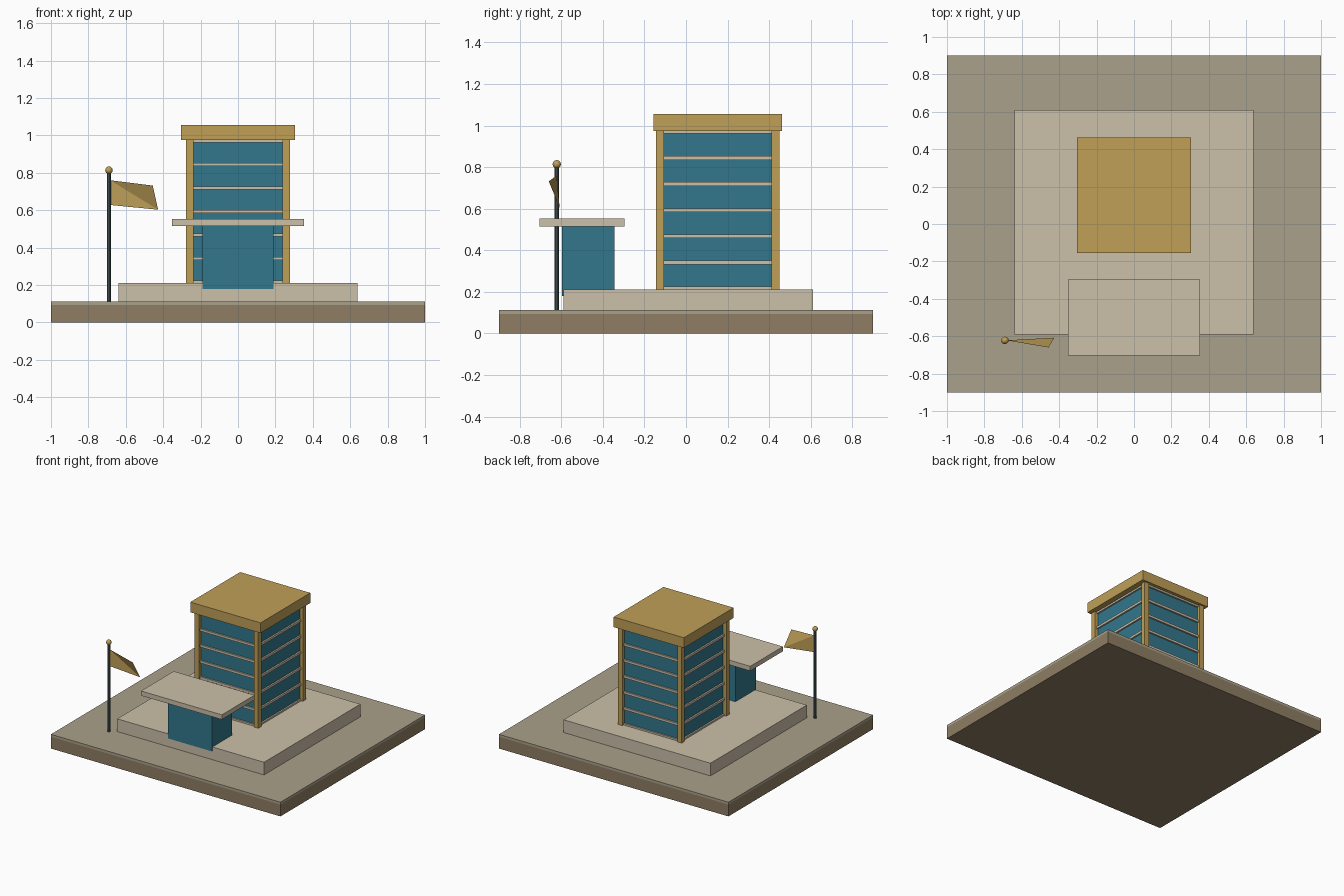
import bpy, bmesh

if "Cube" in bpy.data.objects:
    bpy.data.objects.remove(bpy.data.objects["Cube"])


def material(name, rgb):
    m = bpy.data.materials.new(name)
    m.diffuse_color = (*[(c / 255) ** 2.2 for c in rgb], 1)
    m.use_nodes = True
    m.node_tree.nodes["Principled BSDF"].inputs["Base Color"].default_value = m.diffuse_color
    return m


EARTH = material("earth", (142, 125, 100))
PAVING = material("paving", (168, 160, 138))
STONE = material("stone", (202, 190, 167))
GOLD = material("gold", (190, 158, 88))
GLASS = material("glass", (54, 118, 139))
METAL = material("metal", (80, 95, 96))


def finish(bm, name, mat):
    me = bpy.data.meshes.new(name)
    bm.to_mesh(me)
    bm.free()
    me.materials.append(mat)
    ob = bpy.data.objects.new(name, me)
    bpy.context.collection.objects.link(ob)
    return ob


def box(name, x, y, z, mat):
    """Box from (min, max) ranges on each axis."""
    bm = bmesh.new()
    bmesh.ops.create_cube(bm, size=1)
    for v in bm.verts:
        v.co = [r[0] if c < 0 else r[1] for c, r in zip(v.co, (x, y, z))]
    return finish(bm, name, mat)


# Ground slab and plinth
box("ground_base", (-1, 1), (-0.9, 0.9), (0, 0.093), EARTH)
box("ground_paving", (-1, 1), (-0.9, 0.9), (0.093, 0.112), PAVING)
box("plinth", (-0.64, 0.64), (-0.59, 0.61), (0.112, 0.212), STONE)

# Tower: glass core, floor slabs, corner columns, roof
box("tower_glass", (-0.25, 0.25), (-0.12, 0.425), (0.212, 0.975), GLASS)
for i in range(7):
    z = 0.216 + i * 0.1257
    box(f"floor_slab_{i + 1}", (-0.262, 0.262), (-0.132, 0.437),
        (z - 0.009, z + 0.009), STONE)
for side, x in (("left", -0.258), ("right", 0.258)):
    for end, y in (("front", -0.125), ("back", 0.431)):
        box(f"column_{end}_{side}", (x - 0.019, x + 0.019),
            (y - 0.019, y + 0.019), (0.212, 0.975), GOLD)
box("roof", (-0.306, 0.306), (-0.156, 0.463), (0.975, 1.055), GOLD)

# Entrance lobby and canopy
box("entrance_glass", (-0.19, 0.19), (-0.597, -0.343), (0.18, 0.515), GLASS)
box("entrance_canopy", (-0.352, 0.352), (-0.704, -0.297), (0.515, 0.552), STONE)

# Flagpole with ball finial
bpy.ops.mesh.primitive_cylinder_add(vertices=10, radius=0.011, depth=0.698,
                                    location=(-0.69, -0.622, 0.461))
pole = bpy.context.object
pole.name = "flagpole"
pole.data.materials.append(METAL)
bpy.ops.mesh.primitive_uv_sphere_add(segments=12, ring_count=8, radius=0.02,
                                     location=(-0.69, -0.622, 0.814))
ball = bpy.context.object
ball.name = "flagpole_ball"
ball.data.materials.append(GOLD)
bpy.ops.object.shade_smooth()

# Twisted flag, folded along its diagonal
bm = bmesh.new()
tl, tr, br, bl = [bm.verts.new(c) for c in (
    (-0.682, -0.622, 0.76), (-0.456, -0.66, 0.732),
    (-0.427, -0.608, 0.603), (-0.682, -0.622, 0.628))]
bm.faces.new((bl, br, tl))
bm.faces.new((br, tr, tl))
finish(bm, "flag", GOLD)
